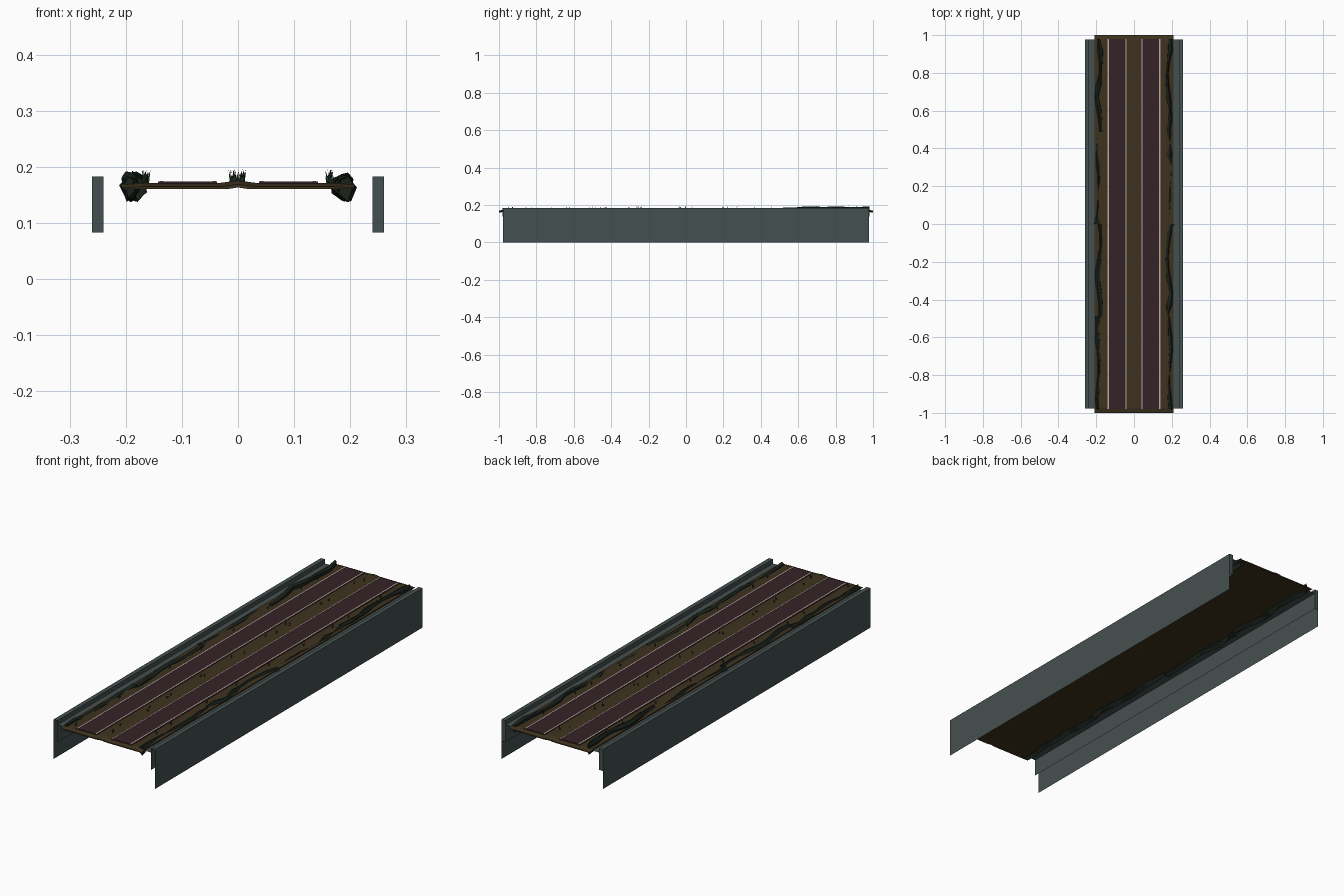
import bpy, bmesh, math, random

if "Cube" in bpy.data.objects:
    bpy.data.objects.remove(bpy.data.objects["Cube"])
random.seed(4)

def mat(name, c):
    m = bpy.data.materials.new(name)
    m.diffuse_color = (*c, 1)
    m.use_nodes = True
    m.node_tree.nodes["Principled BSDF"].inputs["Base Color"].default_value = m.diffuse_color
    return m

STEEL = mat("grey_teal", (.06, .08, .08))
ROAD = mat("dark_maroon", (.036, .017, .019))
EARTH = mat("olive_brown", (.047, .032, .013))
WHITE = mat("pale_line", (.5, .43, .38))
ROCK = mat("dark_green", (.010, .016, .011))
LEAF = mat("leaf_green", (.018, .045, .02))

def make(name, verts, faces, m):
    me = bpy.data.meshes.new(name)
    me.from_pydata(verts, [], faces)
    me.materials.append(m)
    ob = bpy.data.objects.new(name, me)
    bpy.context.collection.objects.link(ob)
    return ob

def loft(name, rings, m, caps=True):
    # closed cross-sections joined one after another
    n = len(rings[0])
    verts = [p for r in rings for p in r]
    faces = []
    for i in range(len(rings) - 1):
        for j in range(n):
            k = (j + 1) % n
            faces.append((i*n+j, i*n+k, (i+1)*n+k, (i+1)*n+j))
    if caps:
        faces += [tuple(range(n))[::-1], tuple(range((len(rings)-1)*n, len(rings)*n))]
    ob = make(name, verts, faces, m)
    bm = bmesh.new()
    bm.from_mesh(ob.data)
    bmesh.ops.recalc_face_normals(bm, faces=bm.faces)
    bm.to_mesh(ob.data)
    bm.free()
    return ob

def box(name, x0, x1, y0, y1, z0, z1, m):
    r = lambda y: [(x0, y, z0), (x1, y, z0), (x1, y, z1), (x0, y, z1)]
    return loft(name, [r(y0), r(y1)], m)

# earth deck with a slight middle hump and sloping ends
top = [(.208, .170), (.17, .172), (.03, .172), (0, .176), (-.03, .172), (-.17, .172), (-.208, .170)]
bottom = [(-.205, .162), (-.02, .162), (0, .165), (.02, .162), (.205, .162)]
def deck_ring(y, drop):
    return [(x, y, z - drop) for x, z in top] + [(x, y, z - drop * .2) for x, z in bottom]
loft("earth_deck", [deck_ring(-1, .007), deck_ring(-.975, 0), deck_ring(.975, 0), deck_ring(1, .007)], EARTH)

# two carriageways with pale edge lines
for s in (-1, 1):
    a, b = sorted((s * .037, s * .143))
    box("carriageway", a, b, -.98, .98, .171, .1745, ROAD)
    for x in (.042, .136):
        box("edge_line", s*x - .003, s*x + .003, -.98, .98, .174, .1755, WHITE)

# side walls: tall outer skin, folded top, short inner skin, cap at the back
Y = .978
for s in (-1, 1):
    prof = [(.26, 0), (.26, .183), (.24, .183), (.24, .083)]
    v = [(s*x, y, z) for y in (-Y, Y) for x, z in prof]
    f = [(i, i+1, i+5, i+4) for i in range(3)]
    v.append((s*.26, Y, .083))
    f.append((8, 5, 6, 7))
    if s < 0:
        f = [t[::-1] for t in f]
    make("side_wall", v, f, STEEL)
    # flat ledge between wall and deck
    make("wall_ledge", [(s*.24, -Y, .163), (s*.205, -Y, .163), (s*.205, Y, .163), (s*.24, Y, .163)],
         [(0, 1, 2, 3) if s < 0 else (3, 2, 1, 0)], STEEL)

# jagged rocky banks along both verges, four lengths a side
for s in (-1, 1):
    for q in range(4):
        y0 = -.98 + q * .49
        high = (.184, .187, .182, .194)[q]
        rings = []
        for i in range(9):
            t = i / 8
            c = .198 - (.022 if q in (1, 3) else .012) * abs(math.sin(t * 4.2 + q * 1.7 + s * .4))
            w = .005 + .008 * random.random()
            h = high - random.uniform(0, .012)
            low = .142 + random.uniform(-.005, .012)
            y = y0 + t * .49
            rings.append([(s*(c - w*1.3), y, low + .014), (s*(c + w*.3), y, low),
                          (s*min(c + w*1.2, .212), y, h - .012), (s*(c + w*.3), y, h), (s*(c - w), y, h - .006)])
        loft("rocky_bank", rings, ROCK)

# sprigs of grass: crossed blades on the verges and the middle strip
verts, faces = [], []
for x in (-.165, -.008, .006, .165):
    for k in range(9):
        y = -.9 + k * .22 + random.uniform(-.07, .07)
        px = x + random.uniform(-.005, .005)
        for a in range(3):
            ang = a * math.pi / 3 + random.random()
            dx, dy = .0025 * math.cos(ang), .0025 * math.sin(ang)
            h = random.uniform(.183, .197)
            n = len(verts)
            verts += [(px-dx, y-dy, .171), (px+dx, y+dy, .171), (px + dx*2, y + dy*2, h)]
            faces.append((n, n+1, n+2))
make("grass_sprigs", verts, faces, LEAF)
